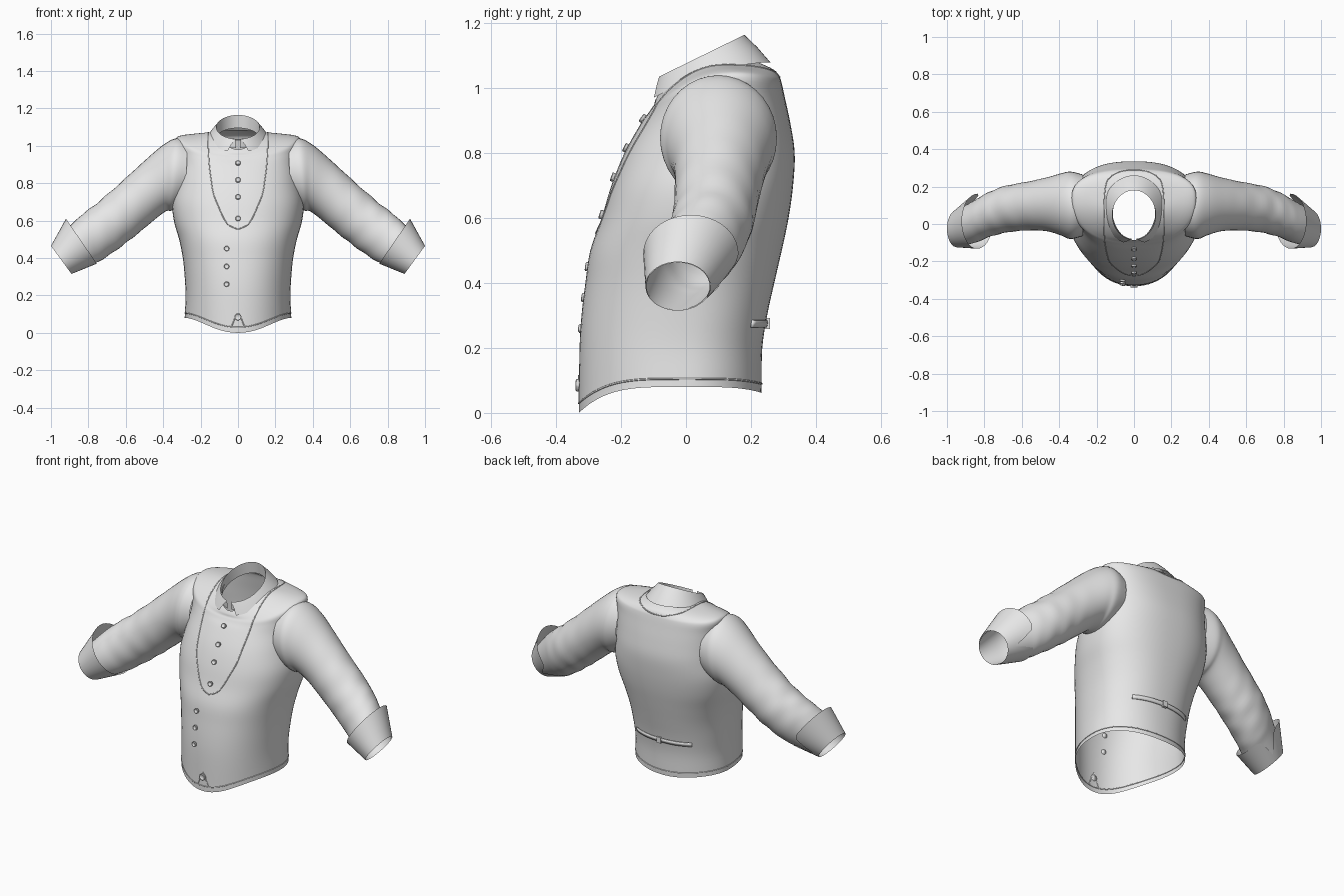
import bpy, bmesh, math
from math import sin, cos, pi, radians
from mathutils import Vector
from mathutils.bvhtree import BVHTree

cube = bpy.data.objects.get("Cube")
if cube:
    bpy.data.objects.remove(cube, do_unlink=True)

cloth = bpy.data.materials.new("light_grey_cloth")
cloth.use_nodes = True
cloth.diffuse_color = (0.8, 0.8, 0.8, 1)
cloth.node_tree.nodes["Principled BSDF"].inputs["Base Color"].default_value = cloth.diffuse_color


def spline(rows, t):
    """Catmull-Rom blend of a list of number tuples at position t."""
    last = len(rows) - 1
    i = min(int(t), last - 1)
    f = t - i
    a, b, c, d = (rows[max(0, min(last, i + k))] for k in (-1, 0, 1, 2))
    return [q + 0.5 * f * (r - p + f * (2 * p - 5 * q + 4 * r - s + f * (3 * (q - r) + s - p)))
            for p, q, r, s in zip(a, b, c, d)]


def finish(obj, angle=40):
    obj.data.materials.append(cloth)
    bpy.ops.object.select_all(action='DESELECT')
    obj.select_set(True)
    bpy.context.view_layer.objects.active = obj
    bpy.ops.object.shade_smooth_by_angle(angle=radians(angle))
    return obj


def loft(name, rings, closed=True, angle=40):
    """Skin a list of equally long point rings."""
    bm = bmesh.new()
    grid = [[bm.verts.new(p) for p in ring] for ring in rings]
    n = len(grid[0])
    for low, high in zip(grid, grid[1:]):
        for j in range(n if closed else n - 1):
            k = (j + 1) % n
            bm.faces.new((low[j], low[k], high[k], high[j]))
    bmesh.ops.remove_doubles(bm, verts=bm.verts, dist=1e-5)
    bmesh.ops.recalc_face_normals(bm, faces=bm.faces)
    mesh = bpy.data.meshes.new(name)
    bm.to_mesh(mesh)
    bm.free()
    obj = bpy.data.objects.new(name, mesh)
    bpy.context.collection.objects.link(obj)
    return finish(obj, angle)


def cord(name, points, closed=False, radius=0.003):
    """Thin raised seam along a path."""
    rings = []
    n = len(points)
    for i, p in enumerate(points):
        before = points[(i - 1) % n if closed else max(i - 1, 0)]
        after = points[(i + 1) % n if closed else min(i + 1, n - 1)]
        along = (after - before).normalized()
        side = along.orthogonal() if not rings else side - along * side.dot(along)
        side = side.normalized()
        up = along.cross(side)
        rings.append([p + radius * (side * cos(k * pi / 3) + up * sin(k * pi / 3)) for k in range(6)])
    if closed:
        rings.append(rings[0])
    return loft(name, rings, angle=80)


# Torso sections: half width, front y, widest y, back y, front z, side z, back z, squareness, z falloff
flat = [(.28, -.328, 0, .235, .2), (.285, -.322, .01, .25, .3), (.295, -.31, .02, .272, .4),
        (.315, -.295, .04, .295, .5), (.343, -.26, .06, .316, .6), (.352, -.23, .08, .33, .7),
        (.335, -.19, .1, .335, .8), (.325, -.14, .12, .322, .89)]
torso_rows = [(.285, -.33, 0, .232, 0, .08, .062, 2.1, 4), (.284, -.33, 0, .233, .03, .105, .09, 2.1, 4)]
torso_rows += [(w, f, c, b, z, z, z, 2.1 + .4 * z, 2) for w, f, c, b, z in flat]
torso_rows += [(.325, -.115, .13, .305, .925, .975, .97, 2.5, 2), (.333, -.105, .14, .295, .94, 1.035, 1.015, 2.4, 2),
               (.305, -.098, .14, .288, .95, 1.055, 1.035, 2.3, 2), (.22, -.095, .13, .27, .963, 1.066, 1.058, 2.1, 2),
               (.12, -.085, .1, .21, .98, 1.075, 1.085, 2, 2)]


def torso_point(t, a):
    w, front, mid, back, zf, zs, zb, e, fall = spline(torso_rows, t)
    x = math.copysign(abs(sin(a)) ** (2 / e), sin(a)) * w
    d = abs(cos(a)) ** (2 / e)
    y_end, z_end = (front, zf) if cos(a) > 0 else (back, zb)
    return Vector((x, mid + (y_end - mid) * d, zs + (z_end - zs) * d ** fall))


turn = [2 * pi * j / 72 for j in range(72)]
steps = (len(torso_rows) - 1) * 4
torso = loft("waistcoat_body", [[torso_point(i / 4, a) for a in turn] for i in range(steps + 1)], angle=60)
skin = BVHTree.FromPolygons([v.co for v in torso.data.vertices], [p.vertices[:] for p in torso.data.polygons])


def hit(x, y, z, direction):
    """Point and outward normal of the body along a ray."""
    d = Vector(direction)
    point, normal, _, _ = skin.ray_cast(Vector((x, y, z)), d)
    if point is None:
        point, normal, _, _ = skin.find_nearest(Vector((x, y, z)))
    return point, (normal if normal.dot(d) < 0 else -normal)


def from_front(x, z):
    return hit(x, -1, z, (0, 1, 0))


# Seams: hem, neckline and front notch
cord("hem_seam", [torso_point(1, a) for a in turn], True)
half = [(0, -.277), (.06, -.262), (.125, -.21), (.145, -.16), (.157, -.09), (.16, 0),
        (.158, .15), (.14, .235), (.08, .278), (0, .288)]
neck_path = half + [(-x, y) for x, y in half[-2:0:-1]] + half[:1]
neckline = [spline(neck_path, i / 6) for i in range((len(neck_path) - 1) * 6)]
cord("neckline_seam", [hit(x, y, 2, (0, 0, -1))[0] for x, y in neckline], True)
notch = [(-.036, .03), (-.02, .07), (0, .115), (.02, .07), (.036, .03)]
cord("front_notch_seam", [from_front(x, z)[0] for x, z in notch])

# Buttons with a dished face
button_spots = [(0, .905), (0, .815), (0, .725), (0, .61), (-.06, .45), (-.06, .355), (-.06, .26), (0, .085)]
for i, (x, z) in enumerate(button_spots):
    point, normal = from_front(x, z)
    size = 1.35 if z < .1 else 1
    profile = [(.014, -.003), (.014, .008), (.012, .01), (.009, .006), (0, .006)]
    turned = normal.to_track_quat('Z', 'Y')
    rings = [[point + turned @ Vector((r * size * cos(a), r * size * sin(a), h)) for a in turn[::6]]
             for r, h in profile[:-1]]
    button = loft("button_%d" % (i + 1), rings, angle=30)
    bm = bmesh.new()
    bm.from_mesh(button.data)
    bmesh.ops.holes_fill(bm, edges=[e for e in bm.edges if e.is_boundary], sides=0)
    bm.to_mesh(button.data)
    bm.free()

# Back strap and buckle
strap_rows = []
for z in (.264, .286):
    row = []
    for j in range(25):
        point, normal = hit(-.18 + .015 * j, 1, z, (0, -1, 0))
        row.append(point + normal * .003)
    strap_rows.append(row)
strap = loft("back_strap", strap_rows, closed=False)
solid = strap.modifiers.new("thickness", 'SOLIDIFY')
solid.thickness = .007
solid.offset = 0
bpy.ops.mesh.primitive_cube_add(size=1, location=hit(0, 1, .275, (0, -1, 0))[0] + Vector((0, .005, 0)))
buckle = bpy.context.object
buckle.name = "back_buckle"
buckle.scale = (.026, .016, .034)
finish(buckle)


# Collar: inner stand, top edge, folded outer leaf
def collar_row(width, mid, depth, z_of, reach):
    row = []
    for j in range(49):
        a = radians(reach) * (j / 24 - 1)
        y = mid + depth * cos(a)
        row.append(Vector((width * sin(a), y, z_of(a, y))))
    return row


inner = collar_row(.113, .055, .135, lambda a, y: .985 + (y + .085) * .4, 174)
top = collar_row(.116, .048, .132, lambda a, y: 1.035 + (y + .085) * .49, 173)
hem = collar_row(.165, .075, .185, lambda a, y: 1.08 - .115 * ((1 - cos(a)) / 2) ** 1.8, 160)
middle = [p.lerp(q, .5) + Vector((0, 0, .004)) for p, q in zip(top, hem)]
loft("collar", [inner, top, middle, hem], closed=False, angle=50)


# Sleeve sections: top x, top z, bottom x, bottom z, middle y, half depth
def arm_ring(row, side, swell=0.0):
    xt, zt, xb, zb, y, ry = row
    mid = Vector(((xt + xb) / 2, y, (zt + zb) / 2))
    arm = Vector(((xt - xb) / 2, 0, (zt - zb) / 2))
    points = []
    for a in turn[::2]:
        fold = 1 + swell * sin(a * 3 + 1)
        p = mid + fold * (arm * cos(a) + Vector((0, ry * sin(a), 0)))
        points.append(Vector((p.x * side, p.y, p.z)))
    return points


sleeve_rows = [(.27, 1.025, .28, .69, .1, .165), (.33, 1.04, .35, .655, .1, .18), (.4, 1.005, .385, .65, .105, .165),
               (.5, .92, .44, .61, .105, .143), (.62, .81, .53, .535, .095, .13), (.74, .705, .62, .465, .08, .125),
               (.83, .635, .72, .395, .05, .118), (.9, .57, .79, .36, .015, .112), (.995, .463, .89, .318, -.025, .098)]
cuff_narrow = (1.0, .465, .89, .315, -.025, .1)
cuff_wide = (.92, .61, .755, .37, .015, .147)

for side, label in ((1, "left"), (-1, "right")):
    rings = []
    for i in range((len(sleeve_rows) - 1) * 6 + 1):
        t = i / 6
        crease = .022 * sin(t * 7) * max(0, 1 - abs(t - 5) / 2)
        rings.append(arm_ring(spline(sleeve_rows, t), side, crease))
    loft(label + "_sleeve", rings, angle=60)

    # Turned-back cuff, its free edge split at the lower back
    near, far = arm_ring(cuff_narrow, side), arm_ring(cuff_wide, side)
    split = [max(0, 1 - abs(a - radians(120)) / radians(22)) for a in turn[::2]]
    cuff = [[p.lerp(q, f * (1 - .75 * s)) for p, q, s in zip(near, far, split)] for f in (0, .33, .67, 1)]
    loft(label + "_cuff", cuff, angle=50)
